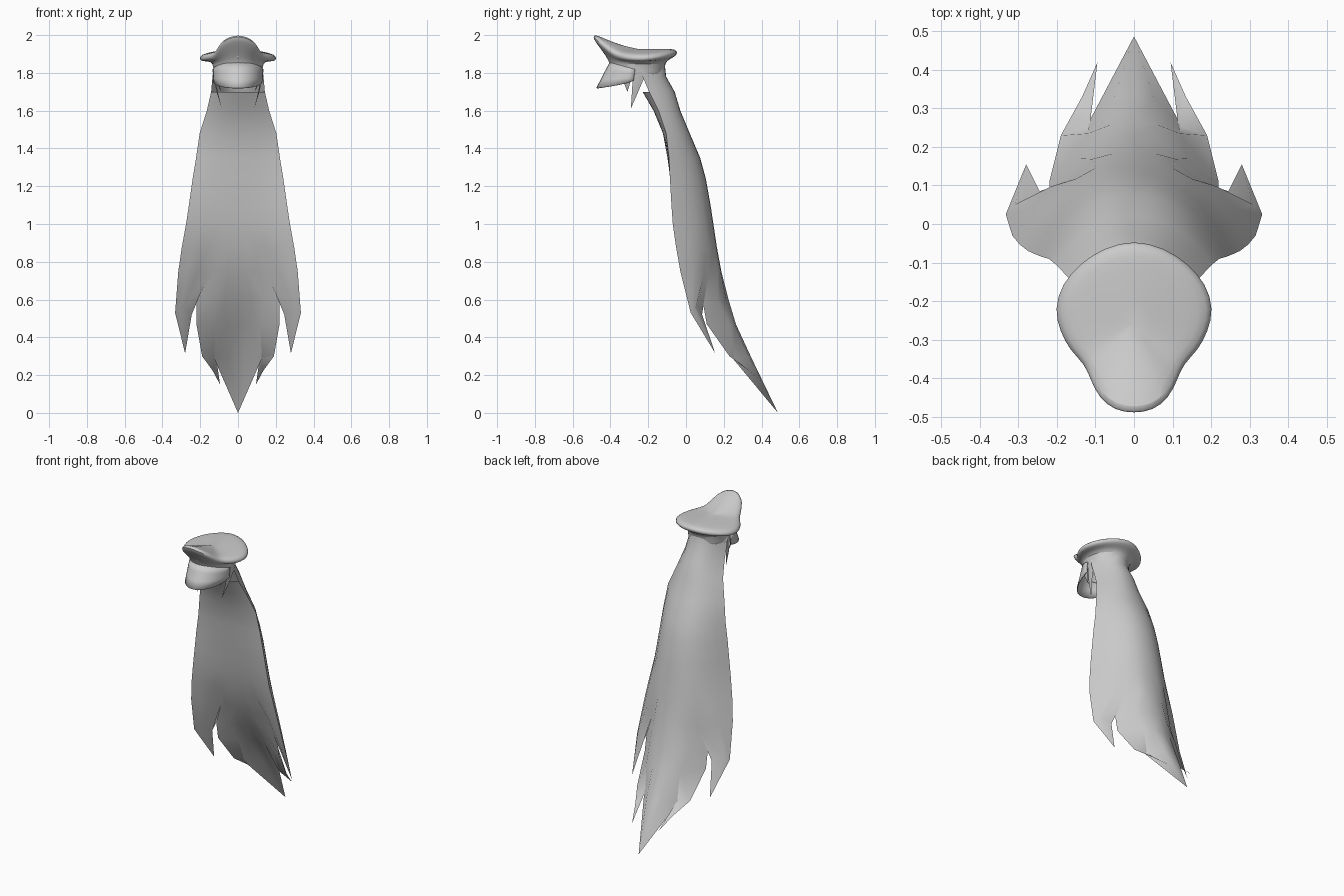
import bpy, bmesh, math
from mathutils import Vector

if "Cube" in bpy.data.objects:
    bpy.data.objects.remove(bpy.data.objects["Cube"])

grey = bpy.data.materials.new("light grey")
grey.diffuse_color = (0.6, 0.6, 0.6, 1)
grey.use_nodes = True
grey.node_tree.nodes["Principled BSDF"].inputs["Base Color"].default_value = grey.diffuse_color


def make(name, verts, faces, mirror=False, subsurf=0, angle=60):
    me = bpy.data.meshes.new(name)
    me.from_pydata([tuple(v) for v in verts], [], faces)
    bm = bmesh.new()
    bm.from_mesh(me)
    bmesh.ops.remove_doubles(bm, verts=bm.verts, dist=0.0005)
    bmesh.ops.recalc_face_normals(bm, faces=bm.faces)
    bm.to_mesh(me)
    bm.free()
    me.materials.append(grey)
    ob = bpy.data.objects.new(name, me)
    bpy.context.collection.objects.link(ob)
    if mirror:
        m = ob.modifiers.new("mirror", 'MIRROR')
        m.use_clip = True
    if subsurf:
        s = ob.modifiers.new("smooth", 'SUBSURF')
        s.levels = s.render_levels = subsurf
    bpy.ops.object.select_all(action='DESELECT')
    ob.select_set(True)
    bpy.context.view_layer.objects.active = ob
    bpy.ops.object.shade_smooth_by_angle(angle=math.radians(angle))
    return ob


def grid(rows, closed=False):
    n = len(rows[0])
    verts = [v for r in rows for v in r]
    faces = []
    for i in range(len(rows) - 1):
        for j in range(n if closed else n - 1):
            k = (j + 1) % n
            faces.append((i * n + j, i * n + k, (i + 1) * n + k, (i + 1) * n + j))
    return verts, faces


# Long hair: z, half width, back centre y, side edge y, front centre y
LEVELS = [(1.87, .125, -.115, -.25, 0), (1.78, .135, -.105, -.23, 0),
          (1.70, .142, -.06, -.195, -.23), (1.60, .165, -.03, -.145, -.172),
          (1.48, .203, .02, -.105, -.122), (1.35, .222, .075, -.09, -.098),
          (1.24, .24, .105, -.085, -.083), (1.10, .26, .13, -.077, -.06),
          (1.0, .275, .145, -.07, -.042), (.88, .297, .163, -.053, -.012),
          (.75, .316, .187, -.03, .035)]
US = (0, .17, .34, .51, .68, .85, 1)


def hair_layer(name, levels, col, p, dip, mid, low, mid_lock, root):
    """One layer of the hair: upper sheet, then pointed locks at the hem."""
    rows = [[(r[1] * u, r[3] + (r[col] - r[3]) * (1 - u ** p), r[0]) for u in US]
            for r in levels]
    x, y, z = rows[-1][3]
    rows[-1][3] = (x, dip, .725)                     # top of the side notch
    last = rows[-1]
    verts, faces = grid(rows)

    def add(*pts):
        faces.append(list(range(len(verts), len(verts) + len(pts))))
        verts.extend(pts)

    # outer lock
    tip = (.28, .155, .315)
    hem = [(.245, .085, .52), (.285, mid_lock, .56), (.31, mid_lock - .005, .55), (.333, .025, .53)]
    for j in range(3):
        add(last[3 + j], last[4 + j], hem[j + 1], hem[j])
        add(hem[j], hem[j + 1], tip)
    # back panel below the notch
    for j in range(3):
        add(last[j], last[j + 1], mid[j + 1], mid[j])
        add(mid[j], mid[j + 1], low[j + 1], low[j])
    # inner lock
    a, b, c = (.115, .255, .29), (.19, .23, .30), (.135, .33, .225)
    add(low[2], low[3], b, a)
    add(a, b, c)
    add(a, c, (.095, .42, .15))
    # centre lock
    d, e = (.05, root - .015, .30), (.125, .25, .285)
    add(low[0], low[1], d, (0, root, .29))
    add(low[1], low[2], e, d)
    add((0, root, .29), d, (0, .487, 0))
    add(d, e, (0, .487, 0))
    make(name, verts, faces, mirror=True)


edge_mid, edge_low = (.22, .09, .58), (.22, .11, .47)
hair_layer("hair_back", LEVELS, 2, 2.3, .115,
           [(0, .225, .6), (.07, .215, .59), (.14, .17, .585), edge_mid],
           [(0, .264, .47), (.06, .258, .465), (.12, .235, .46), edge_low], .055, .347)
hair_layer("hair_front", LEVELS[2:], 4, 2, .055,
           [(0, .115, .6), (.07, .112, .59), (.14, .10, .585), edge_mid],
           [(0, .20, .47), (.06, .195, .465), (.12, .175, .46), edge_low], .035, .325)

# Cap crown: half outline seen from above with rim height
RIM = [(0, -.495, 2.005), (.05, -.488, 1.995), (.092, -.455, 1.967), (.115, -.405, 1.925),
       (.13, -.365, 1.903), (.168, -.33, 1.893), (.195, -.28, 1.887), (.21, -.22, 1.886),
       (.19, -.155, 1.892), (.146, -.103, 1.902), (.08, -.058, 1.912), (0, -.038, 1.92)]
rim = [Vector(p) for p in RIM] + [Vector((-x, y, z)) for x, y, z in RIM[-2:0:-1]]
C = Vector((0, -.255, 1.922))


def band(p, z, s=1.0):
    a = math.atan2(p.x, p.y - C.y)
    return Vector((.132 * s * math.sin(a), C.y + .145 * s * math.cos(a), z))


def inner(p, s, dz=0):
    q = C.lerp(p, s)
    return Vector((q.x, q.y, C.z + (p.z - C.z) * s ** 1.5 + dz))


rings = [[band(p, 1.79, .96) for p in rim],
         [band(p, 1.80) for p in rim],
         [band(p, 1.855) for p in rim],
         [band(p, 1.865).lerp(p - Vector((0, 0, .03)), .45) for p in rim],
         [inner(p, .96, -.027) for p in rim],
         [p - Vector((0, 0, .010)) for p in rim],
         [inner(p, .95, .008) for p in rim],
         [inner(p, .7, .008) for p in rim],
         [inner(p, .35, .006) for p in rim],
         [Vector((0, C.y, C.z + .005))] * len(rim)]
make("cap_crown", *grid(rings, True), subsurf=1)

# Steep curved visor drooping from the front of the band
rows = []
for t in (0, .3, .65, 1):
    row = []
    for k in range(-8, 9):
        a = math.radians(10.5 * k)
        c, s = math.cos(a), math.sin(a)
        x0, y0, z0 = .132 * s, C.y - .147 * c, 1.815 + .04 * c
        x1, y1, z1 = .13 * s, C.y - .217 * c, 1.785 - .066 * c ** .4
        row.append((x0 + (x1 - x0) * t, y0 + (y1 - y0) * t, z0 + (z1 - z0) * t))
    rows.append(row)
ob = make("visor", *grid(rows))
sol = ob.modifiers.new("thickness", 'SOLIDIFY')
sol.thickness = .006
sol.offset = 0

# Small badge on the front of the cap
bm = bmesh.new()
bmesh.ops.create_uvsphere(bm, u_segments=12, v_segments=8, radius=1)
bv = [(q.co.x * .032, q.co.y * .018 - .405, q.co.z * .014 + 1.887) for q in bm.verts]
bf = [[q.index for q in face.verts] for face in bm.faces]
bm.free()
make("badge", bv, bf)

# Loose locks around the face: root front, root back, tip
LOCKS = [((.122, -.28, 1.80), (.128, -.21, 1.80), (.085, -.292, 1.61)),
         ((.10, -.35, 1.80), (.122, -.28, 1.80), (.09, -.31, 1.70))]
lv, lf = [], []
for a, b, t in LOCKS:
    a, b, t = Vector(a), Vector(b), Vector(t)
    out = Vector((.005, 0, 0))
    i = len(lv)
    ma, mb = a.lerp(t, .5) + out, b.lerp(t, .5) + out
    lv += [a, b, ma, mb, t, (ma + mb) / 2 + out, (a + b) / 2 + out]
    for q in ((0, 6, 5, 2), (6, 1, 3, 5), (2, 5, 4), (5, 3, 4)):
        lf.append([i + n for n in q])
make("face_locks", lv, lf, mirror=True)
